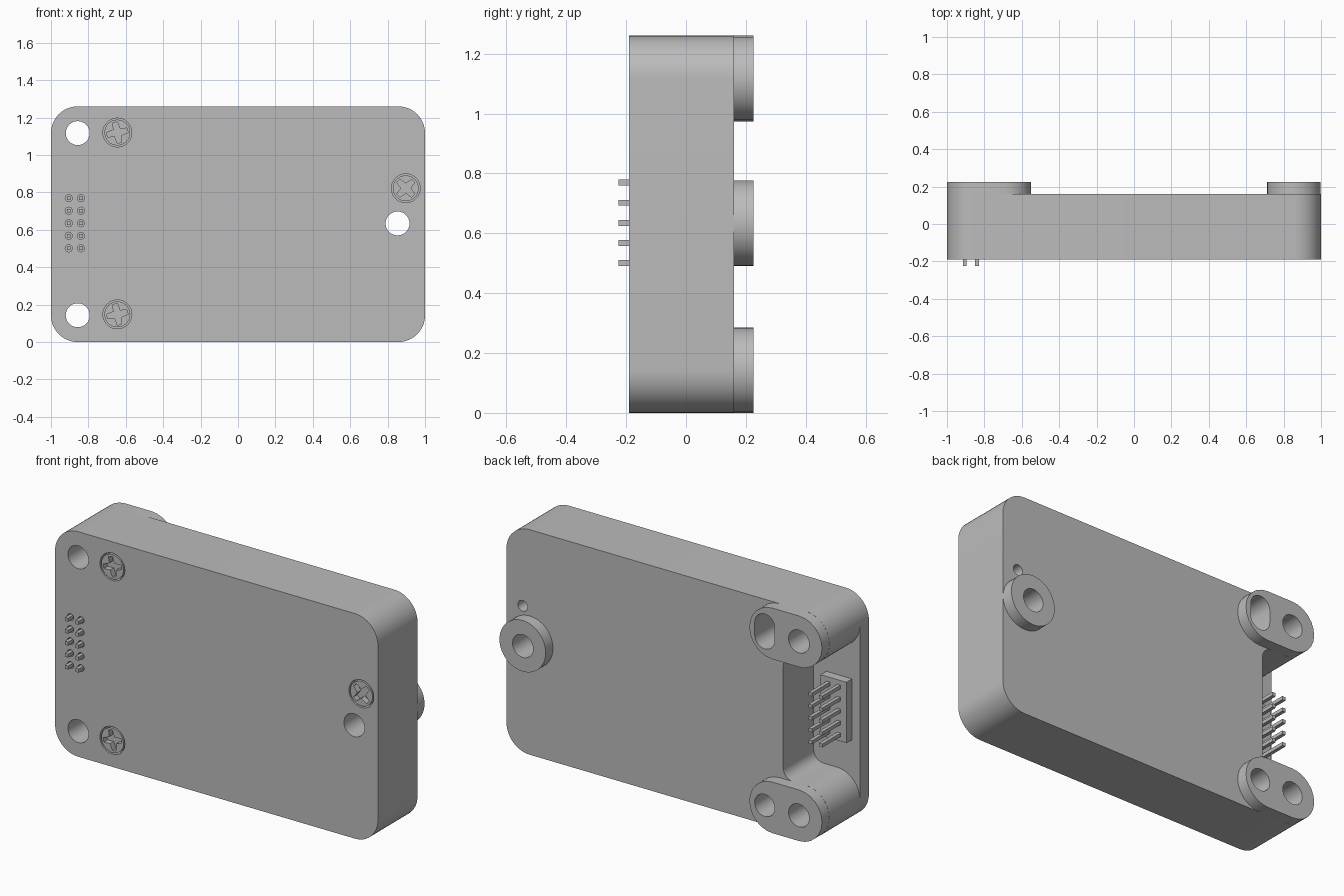
import bpy, bmesh, math

cube = bpy.data.objects.get("Cube")
if cube:
    bpy.data.objects.remove(cube, do_unlink=True)

grey = bpy.data.materials.new("plain grey")
grey.use_nodes = True
COLOUR = (0.5, 0.5, 0.5, 1)
grey.diffuse_color = COLOUR
grey.node_tree.nodes["Principled BSDF"].inputs["Base Color"].default_value = COLOUR

FRONT, FLOOR, BACK, TIP = -0.19, -0.11, 0.16, 0.225   # depth levels along y
R = 0.143                                            # corner and boss radius
X, LOW, HIGH = 0.857, R, 1.26 - R                    # corner centres
MOUNT = 0.064                                        # mounting hole radius


def arc(cx, cz, r, a0, a1, n=12):
    """Points of an arc in the x-z plane, angles in degrees."""
    angles = [math.radians(a0 + (a1 - a0) * i / n) for i in range(n + 1)]
    return [(cx + r * math.cos(a), cz + r * math.sin(a)) for a in angles]


def circle(cx, cz, r, n=32):
    return arc(cx, cz, r, 0, 360, n)[:-1]


def slot(cx, cz, r, dx, dz):
    """Stadium outline, lengthened along x or along z."""
    if dx:
        return arc(cx + dx, cz, r, -90, 90) + arc(cx - dx, cz, r, 90, 270)
    return arc(cx, cz + dz, r, 0, 180) + arc(cx, cz - dz, r, 180, 360)


def box(cx, cz, w, h):
    return [(cx + sx * w / 2, cz + sz * h / 2)
            for sx, sz in ((-1, -1), (1, -1), (1, 1), (-1, 1))]


def prisms(name, solids):
    """One object from several (outline, y0, y1) solids."""
    bm = bmesh.new()
    for outline, y0, y1 in solids:
        face = bm.faces.new([bm.verts.new((x, y0, z)) for x, z in outline])
        top = bmesh.ops.extrude_face_region(bm, geom=[face], use_keep_orig=True)["geom"]
        moved = [v for v in top if isinstance(v, bmesh.types.BMVert)]
        bmesh.ops.translate(bm, verts=moved, vec=(0, y1 - y0, 0))
    bmesh.ops.recalc_face_normals(bm, faces=bm.faces)
    mesh = bpy.data.meshes.new(name)
    bm.to_mesh(mesh)
    bm.free()
    mesh.materials.append(grey)
    obj = bpy.data.objects.new(name, mesh)
    bpy.context.collection.objects.link(obj)
    return obj


def select(obj):
    bpy.ops.object.select_all(action="DESELECT")
    obj.select_set(True)
    bpy.context.view_layer.objects.active = obj


def part(name, solids, cuts=()):
    """A finished part with all its cuts taken out."""
    obj = prisms(name, solids)
    if cuts:
        cutter = prisms("cutter", cuts)
        cutter.hide_render = True
        mod = obj.modifiers.new("cuts", "BOOLEAN")
        mod.operation, mod.solver, mod.object = "DIFFERENCE", "EXACT", cutter
        select(obj)
        bpy.ops.object.modifier_apply(modifier=mod.name)
        bpy.data.objects.remove(cutter, do_unlink=True)
    select(obj)
    bpy.ops.object.shade_smooth_by_angle(angle=math.radians(30))
    return obj


# Shared positions
mounts = [(-X, LOW), (-X, HIGH), (0.853, 0.634)]
screws = [(-0.645, 0.148, 12), (-0.645, 1.12, 12), (0.897, 0.822, 45)]
pins = [(x, 0.635 + 0.067 * i) for x in (-0.905, -0.84) for i in range(-2, 3)]
through = [(circle(x, z, MOUNT), -1, 1) for x, z in mounts]
sockets = [(circle(-0.645, LOW, 0.062), 0, 1),
           (slot(-0.645, HIGH, 0.062, 0, 0.036), 0, 1)]

# Front cover with mounting holes, screw bores and pin holes
cover = (arc(X, LOW, R, -90, 0) + arc(X, HIGH, R, 0, 90)
         + arc(-X, HIGH, R, 90, 180) + arc(-X, LOW, R, 180, 270))
part("front_cover", [(cover, FRONT, FLOOR)],
     through + [(circle(x, z, 0.077), -1, -0.15) for x, z, _ in screws]
     + [(circle(x, z, 0.019, 16), -1, 1) for x, z in pins])

# Main body, notched at the connector end between two rounded posts
F = 0.06
wall = R - X
body = (arc(X, LOW, R, -90, 0) + arc(X, HIGH, R, 0, 90)
        + arc(-X, HIGH, R, 90, 270, 24)
        + arc(wall - F, HIGH - R - F, F, 90, 0, 8)
        + arc(wall - F, LOW + R + F, F, 0, -90, 8)
        + arc(-X, LOW, R, 90, 270, 24))
part("main_body", [(body, FLOOR, BACK)],
     through + sockets + [(circle(0.9, 0.822, 0.03), 0, 1)])

# Raised bosses on the back
for name, z in (("lower_boss", LOW), ("upper_boss", HIGH)):
    part(name, [(slot(-0.775, z, R, 0.082, 0), BACK, TIP)], through + sockets)
part("single_boss", [(circle(0.855, 0.634, R, 48), BACK, TIP)], through)

# Cross-head screws sunk into the cover
for i, (x, z, turn) in enumerate(screws):
    cross = []
    for k in range(4):
        a = math.radians(turn + 90 * k)
        c, s = math.cos(a), math.sin(a)
        for u, v in ((0.018, -0.018), (0.056, -0.012), (0.056, 0.012)):
            cross.append((x + u * c - v * s, z + u * s + v * c))
    part(f"screw_{i + 1}", [(circle(x, z, 0.069), FRONT, -0.14)],
         [(cross, -1, -0.158)])

# Pin header in the notch
part("header_block", [(box(-0.872, 0.635, 0.16, 0.34), FLOOR, -0.06)])
part("header_pins", [(box(x, z, 0.02, 0.02), -0.225, 0.1) for x, z in pins])
